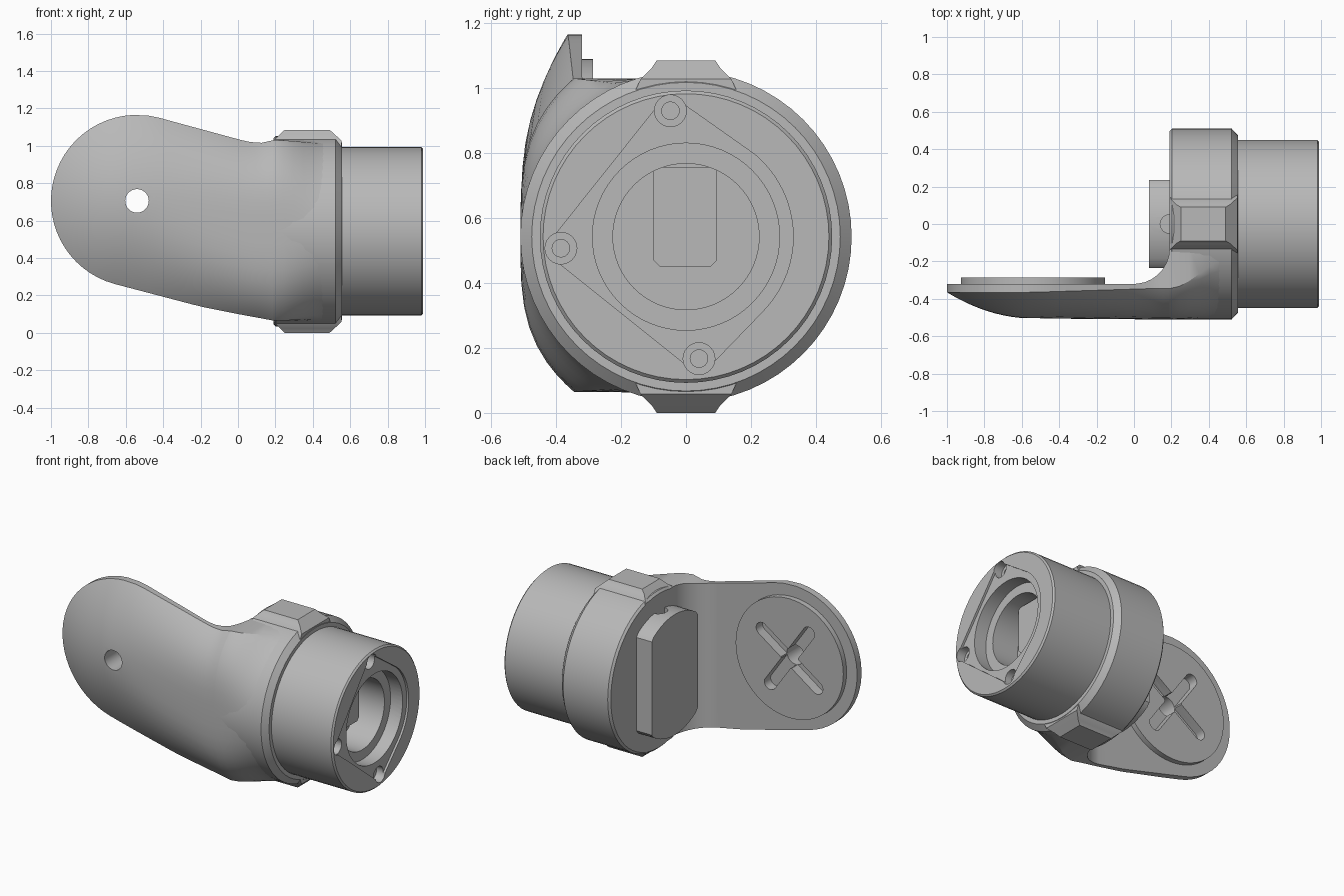
import bpy, bmesh
from math import sin, cos, pi, sqrt, radians

if "Cube" in bpy.data.objects:
    bpy.data.objects.remove(bpy.data.objects["Cube"], do_unlink=True)

ZC = 0.5425                 # height of the barrel axis
PX, PZ, PR = -0.54, 0.705, 0.46   # pivot end of the arm

grey = bpy.data.materials.new("plain grey")
grey.use_nodes = True
grey.diffuse_color = (0.48, 0.48, 0.48, 1)
grey.node_tree.nodes["Principled BSDF"].inputs["Base Color"].default_value = (0.48, 0.48, 0.48, 1)


def finish(name, bm):
    bmesh.ops.recalc_face_normals(bm, faces=bm.faces[:])
    mesh = bpy.data.meshes.new(name)
    bm.to_mesh(mesh)
    bm.free()
    mesh.materials.append(grey)
    obj = bpy.data.objects.new(name, mesh)
    bpy.context.collection.objects.link(obj)
    return obj


def loft(name, rings):
    """Skin a row of equal closed outlines and cap both ends."""
    bm = bmesh.new()
    rows = [[bm.verts.new(p) for p in ring] for ring in rings]
    n = len(rows[0])
    for a, b in zip(rows, rows[1:]):
        for i in range(n):
            j = (i + 1) % n
            bm.faces.new((a[i], a[j], b[j], b[i]))
    bm.faces.new(rows[0])
    bm.faces.new(rows[-1])
    return finish(name, bm)


def circle(r, n=64):
    return [(r * cos(2 * pi * i / n), r * sin(2 * pi * i / n)) for i in range(n)]


def turned(name, profile, y=0, z=ZC, n=64):
    """Solid of revolution about x from (x, radius) pairs."""
    return loft(name, [[(x, y + a, z + b) for a, b in circle(r, n)] for x, r in profile])


def along_y(name, outline, y0, y1):
    return loft(name, [[(x, y, z) for x, z in outline] for y in (y0, y1)])


def cut(obj, cutter, keep=False):
    mod = obj.modifiers.new("cut", 'BOOLEAN')
    mod.operation, mod.solver, mod.object = 'DIFFERENCE', 'EXACT', cutter
    bpy.context.view_layer.objects.active = obj
    bpy.ops.object.modifier_apply(modifier=mod.name)
    if not keep:
        bpy.data.objects.remove(cutter, do_unlink=True)


def lerp(table, x):
    for (x0, v0), (x1, v1) in zip(table, table[1:]):
        if x <= x1:
            return v0 + (v1 - v0) * (x - x0) / (x1 - x0)
    return table[-1][1]


# Arm: domed outside, flat inside, filleted into the collar
TOP = [(-0.42, 1.149), (-0.02, 1.04), (0.05, 1.022), (0.12, 1.014), (0.19, 1.03)]
BOTTOM = [(-0.66, 0.261), (-0.2, 0.14), (0, 0.1), (0.19, 0.065)]
N = 21


def arm_section(x):
    half = sqrt(max(PR ** 2 - (x - PX) ** 2, 0))
    top = PZ + half if x < TOP[0][0] else lerp(TOP, x)
    bottom = PZ - half if x < BOTTOM[0][0] else lerp(BOTTOM, x)
    mid, h = (top + bottom) / 2, (top - bottom) / 2
    f = min(max((x - PX) / 0.64, 0), 1)
    u = min((x - PX) / PR, 0)
    edge = -0.365 + 0.02 * f
    depth = (0.14 + 0.025 * f) * (1 - u * u)
    power = 2 + 1.4 * f
    inner = -0.32 + (0.19 - sqrt(0.19 ** 2 - x * x) if x > 0 else 0)
    pts = [(inner, top)]
    for i in range(N):
        t = cos(pi * i / (N - 1))
        pts.append((edge - depth * (1 - abs(t) ** power), mid + h * t))
    return pts + [(inner, bottom)]


stations = [PX - PR * cos(radians(a)) for a in range(3, 90, 6)]
stations += [PX + 0.06 * i for i in range(1, 10)]
stations += [0.19 * sin(radians(a)) for a in range(6, 91, 12)] + [0.19]
rings = [[(x, y, z) for y, z in arm_section(x)] for x in stations]
last = arm_section(0.19)
collar_arc = []
for i in range(N + 2):
    a = radians(75 - 150 * i / (N + 1))
    collar_arc.append((-0.503 * cos(a), ZC + 0.503 * sin(a)))
for k in range(1, 7):
    s = k / 6
    e = s * s * (3 - 2 * s)
    rings.append([(0.19 + 0.32 * s, p[0] + (q[0] - p[0]) * e, p[1] + (q[1] - p[1]) * e)
                  for p, q in zip(last, collar_arc)])
arm = loft("arm", rings)

# Pivot disc with crossed slots and a through hole
disc = along_y("pivot_disc", [(PX + a, PZ + b) for a, b in circle(0.385)], -0.33, -0.286)
for angle in (35, -55):
    c, s = cos(radians(angle)), sin(radians(angle))
    slot = []
    for a, b in circle(0.042, 24):
        a += 0.24 if a > 1e-6 or (abs(a) <= 1e-6 and b < 0) else -0.24
        slot.append((PX + a * c - b * s, PZ + a * s + b * c))
    cutter = along_y("slot_cutter", slot, -0.35, -0.2)
    cut(arm, cutter, keep=True)
    cut(disc, cutter)
cutter = along_y("hole_cutter", [(PX + a, PZ + b) for a, b in circle(0.063, 32)], -0.7, -0.1)
cut(arm, cutter, keep=True)
cut(disc, cutter)

# Collar with a raised pad above and below
collar = turned("collar", [(0.19, 0.497), (0.203, 0.51), (0.522, 0.51), (0.555, 0.475), (0.555, 0.44)])
for name, side in (("upper_pad", 1), ("lower_pad", -1)):
    pad = []
    for x0, x1, w, h in ((0.19, 0.553, 0.16, 0.44), (0.19, 0.553, 0.14, 0.485),
                         (0.225, 0.515, 0.105, 0.52), (0.25, 0.49, 0.09, ZC)):
        z = ZC + side * h
        pad.append([(x0, -w, z), (x1, -w, z), (x1, w, z), (x0, w, z)])
    loft(name, pad)

# Rear plug: disc with two flats and a small notch
outline = [(max(-0.235, min(0.235, a)), ZC + b) for a, b in circle(0.39)]
plug = loft("rear_plug", [[(x, y, z) for y, z in outline] for x in (0.08, 0.2)])
notch = loft("notch_cutter", [[(0.19 + a, b, z) for a, b in circle(0.05, 24)] for z in (0.82, 1.1)])
cut(plug, notch)

# Barrel with a stepped socket
END = 0.99
barrel = turned("barrel", [(0.5, 0.45), (END - 0.01, 0.45), (END, 0.44)])
screws = [(-0.048, 0.93), (-0.385, 0.507), (0.04, 0.167)]

# Shallow plate recess hugging the screws and the socket
bm = bmesh.new()
hull = [(y + a, z + b) for y, z in screws for a, b in circle(0.04, 24)]
hull += [(0.33 * cos(radians(a)), ZC + 0.33 * sin(radians(a))) for a in range(-50, 51, 5)]
for x in (END - 0.014, 1.1):
    for y, z in hull:
        bm.verts.new((x, y, z))
res = bmesh.ops.convex_hull(bm, input=bm.verts[:])
bmesh.ops.delete(bm, geom=[v for v in bm.verts if not v.link_faces], context='VERTS')
cut(barrel, finish("plate_cutter", bm))

for floor, radius in ((0.89, 0.288), (0.7, 0.225)):
    cut(barrel, turned("socket_cutter", [(floor, radius), (1.1, radius)]))
for y, z in screws:
    for floor, radius in ((0.93, 0.049), (0.88, 0.027)):
        cut(barrel, turned("screw_cutter", [(floor, radius), (1.1, radius)], y, z, 24))

# Key block standing on the socket floor
key = [(-0.1, 0.47), (-0.08, 0.45), (0.075, 0.45), (0.095, 0.47), (0.095, 0.755), (-0.1, 0.755)]
loft("socket_key", [[(x, y, z) for y, z in key] for x in (0.69, 0.8)])

# Smooth the curved walls, keep edges sharp
bpy.ops.object.select_all(action='DESELECT')
for obj in bpy.context.collection.objects:
    if obj.type == 'MESH' and grey.name in obj.data.materials:
        obj.select_set(True)
        bpy.context.view_layer.objects.active = obj
bpy.ops.object.shade_smooth_by_angle(angle=radians(28))
